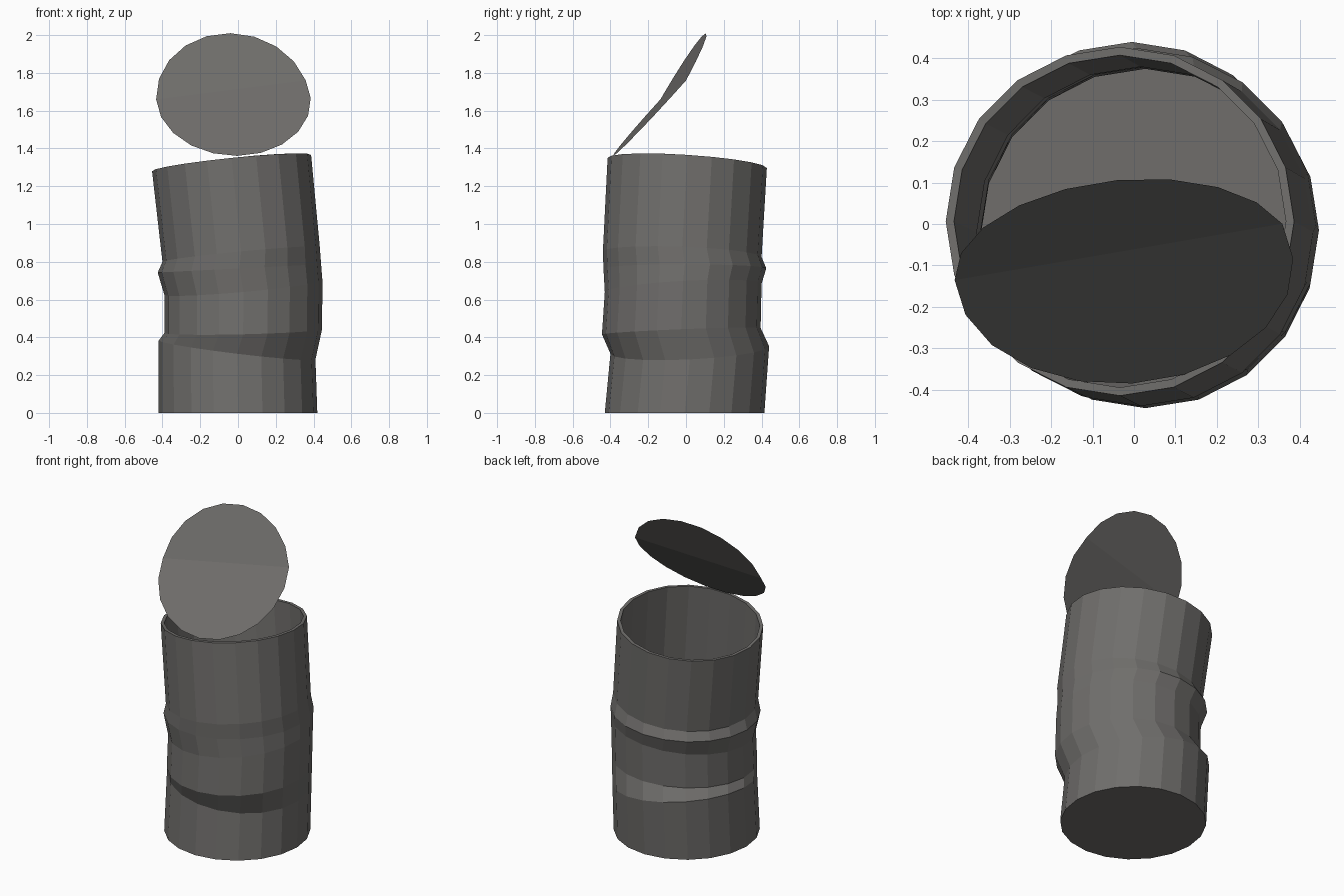
import bpy, bmesh, math
from mathutils import Vector

if "Cube" in bpy.data.objects:
    bpy.data.objects.remove(bpy.data.objects["Cube"])

SIDES = 20
WALL = 0.02

metal = bpy.data.materials.new("dull grey metal")
metal.diffuse_color = (0.16, 0.155, 0.148, 1)
metal.use_nodes = True
metal.node_tree.nodes["Principled BSDF"].inputs["Base Color"].default_value = metal.diffuse_color


def finish(bm, name):
    mesh = bpy.data.meshes.new(name)
    bm.to_mesh(mesh)
    bm.free()
    mesh.materials.append(metal)
    obj = bpy.data.objects.new(name, mesh)
    bpy.context.collection.objects.link(obj)
    return obj


def tilted_ring(bm, x0, x1, y0, y1, z, dx, dy, inset=0.0):
    """Ring spanning the given bounds; dx, dy are its rise at the +x and +y sides."""
    cx, cy = (x0 + x1) / 2, (y0 + y1) / 2
    rx, ry = (x1 - x0) / 2 - inset, (y1 - y0) / 2 - inset
    ring = []
    for i in range(SIDES):
        a = 2 * math.pi * i / SIDES
        c, s = math.cos(a), math.sin(a)
        ring.append(bm.verts.new((cx + rx * c, cy + ry * s, z + dx * c + dy * s)))
    return ring


# Crumpled can body: x min, x max, y min, y max, mean z, rise to +x, rise to +y
rings = [
    (-0.42, 0.42, -0.43, 0.415, 0.000, 0.000, 0.000),
    (-0.42, 0.41, -0.40, 0.440, 0.333, -0.050, 0.020),
    (-0.39, 0.445, -0.445, 0.395, 0.433, 0.010, 0.017),
    (-0.39, 0.447, -0.43, 0.400, 0.662, 0.037, 0.022),
    (-0.425, 0.440, -0.437, 0.425, 0.765, 0.022, 0.000),
    (-0.40, 0.433, -0.44, 0.400, 0.840, 0.040, -0.015),
    (-0.455, 0.387, -0.415, 0.428, 1.323, 0.043, -0.027),
]
bm = bmesh.new()
loops = [tilted_ring(bm, *r) for r in rings]
inner = [tilted_ring(bm, *r, inset=WALL) for r in rings]
for v in inner[0]:
    v.co.z += WALL
loops += inner[::-1]
for a, b in zip(loops, loops[1:]):
    for i in range(SIDES):
        j = (i + 1) % SIDES
        bm.faces.new((a[i], a[j], b[j], b[i]))
bm.faces.new(loops[0][::-1])      # underside
bm.faces.new(loops[-1])           # inside floor
bmesh.ops.recalc_face_normals(bm, faces=bm.faces)
finish(bm, "can_body")

# Opened lid: a disc folded along a chord, standing on the front of the rim
left, right = Vector((-0.43, -0.135, 1.66)), Vector((0.355, 0.0, 1.76))
mid = (left + right) / 2
along = (right - left).normalized()


def square_to_fold(d):
    d = Vector(d)
    return (d - along * d.dot(along)).normalized()


up = square_to_fold((-0.01, 0.167, 0.29))
down = square_to_fold((-0.01, -0.33, -0.36))
R = 0.41
fold = R * math.sin(math.radians(9))
bm = bmesh.new()
lid = []
for i in range(SIDES):
    a = math.radians(9 + 18 * i)
    u, v = R * math.cos(a), R * math.sin(a) - fold
    lid.append(bm.verts.new(mid + along * u + (up * v if v > 0 else down * -v)))
bm.faces.new(lid[:SIDES // 2])
bm.faces.new([lid[SIDES // 2 - 1]] + lid[SIDES // 2:] + [lid[0]])
finish(bm, "folded_lid")
